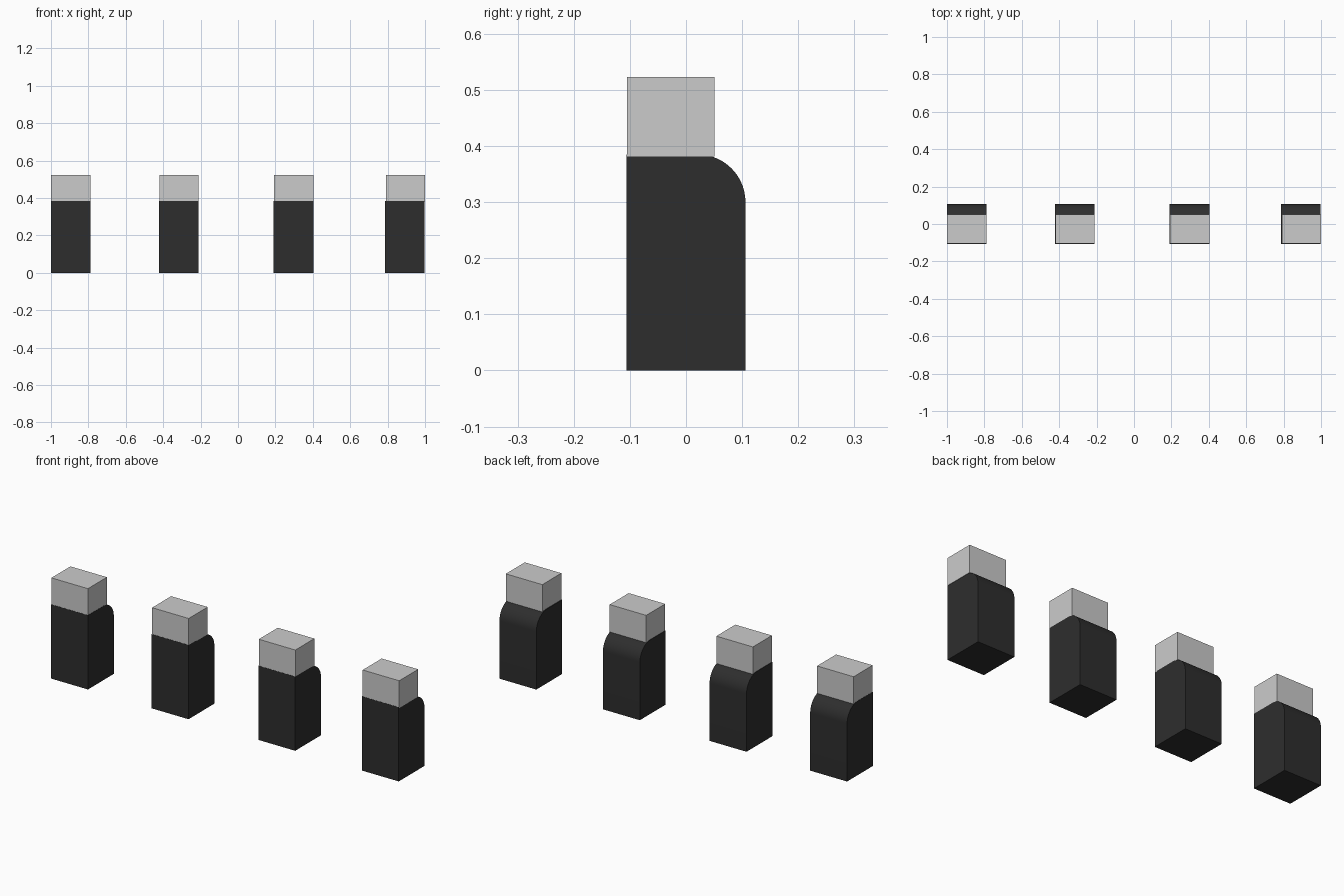
import bpy, bmesh, math

if "Cube" in bpy.data.objects:
    bpy.data.objects.remove(bpy.data.objects["Cube"])

dark = bpy.data.materials.new("dark_body")
dark.diffuse_color = (0.027, 0.027, 0.027, 1)
dark.use_nodes = True
dark.node_tree.nodes["Principled BSDF"].inputs["Base Color"].default_value = dark.diffuse_color


def make_prism(name, profile, x0, x1, material=None):
    """Extrude a (y, z) profile from x0 to x1."""
    bm = bmesh.new()
    face = bm.faces.new([bm.verts.new((x0, y, z)) for y, z in profile])
    new = bmesh.ops.extrude_face_region(bm, geom=[face])["geom"]
    verts = [v for v in new if isinstance(v, bmesh.types.BMVert)]
    bmesh.ops.translate(bm, verts=verts, vec=(x1 - x0, 0, 0))
    bmesh.ops.recalc_face_normals(bm, faces=bm.faces)
    mesh = bpy.data.meshes.new(name)
    bm.to_mesh(mesh)
    bm.free()
    obj = bpy.data.objects.new(name, mesh)
    bpy.context.collection.objects.link(obj)
    if material:
        mesh.materials.append(material)
    bpy.ops.object.select_all(action='DESELECT')
    obj.select_set(True)
    bpy.context.view_layer.objects.active = obj
    bpy.ops.object.shade_smooth_by_angle(angle=math.radians(30))
    return obj


# Body side profile: upright block with a rounded top back edge
HALF, TOP, R, STEPS = 0.106, 0.385, 0.085, 14
body = [(-HALF, TOP), (-HALF, 0), (HALF, 0)]
for i in range(STEPS + 1):
    a = math.pi / 2 * i / STEPS
    body.append((HALF - R + R * math.cos(a), TOP - R + R * math.sin(a)))

# Block standing on the front part of the body
cap = [(-0.105, 0.381), (0.051, 0.381), (0.051, 0.523), (-0.105, 0.523)]

# Row of four: body centre and small sideways shift of the upper block
for n, (x, shift) in enumerate([(-0.894, 0), (-0.316, 0.001), (0.297, 0.001), (0.892, 0.003)], 1):
    make_prism(f"body_{n}", body, x - HALF, x + HALF, dark)
    make_prism(f"upper_block_{n}", cap, x - 0.105 + shift, x + 0.105 + shift)
